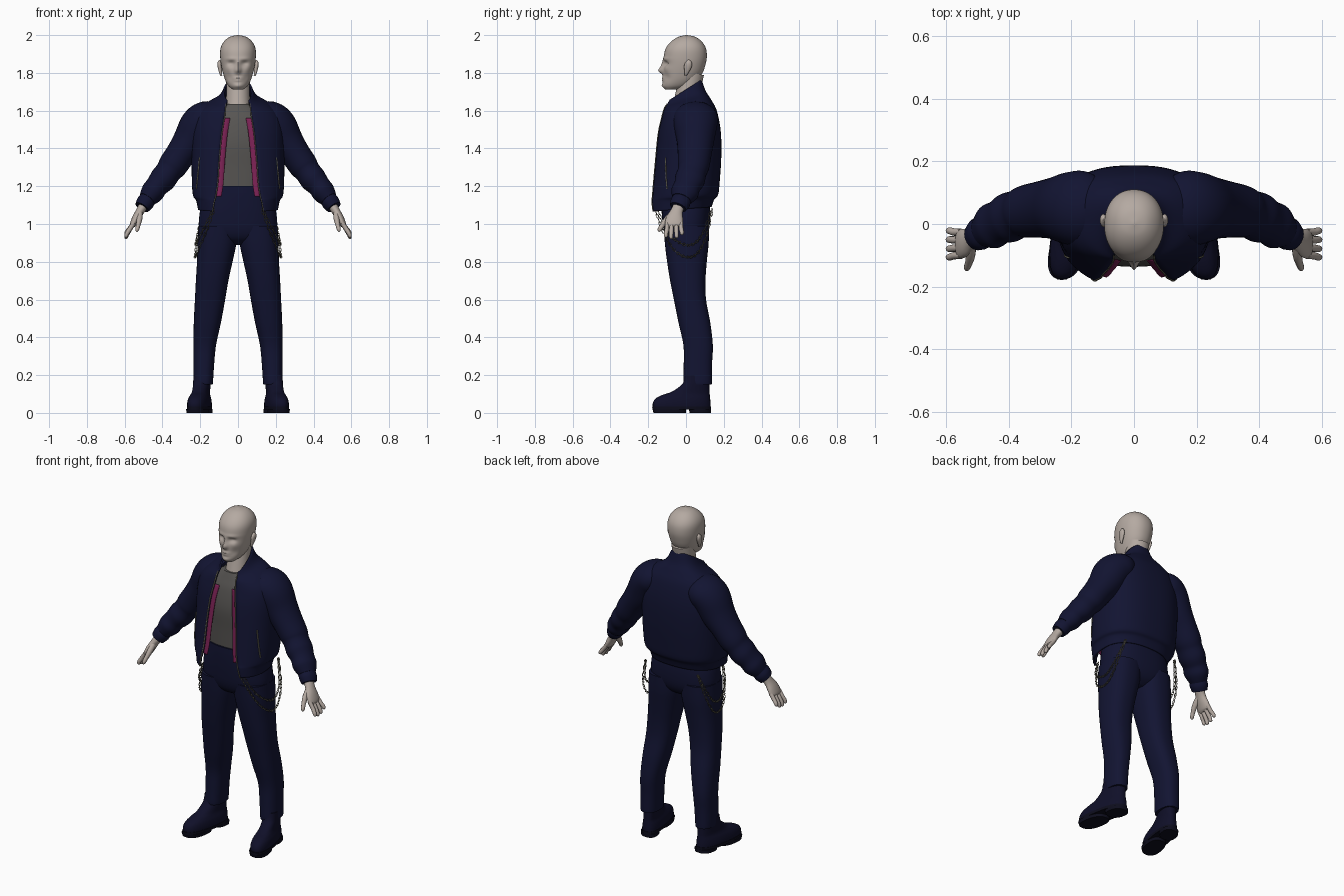
import bpy, bmesh, math
from mathutils import Vector

if "Cube" in bpy.data.objects:
    bpy.data.objects.remove(bpy.data.objects["Cube"], do_unlink=True)


def material(name, *rgb):
    m = bpy.data.materials.new(name)
    m.use_nodes = True
    m.diffuse_color = (*rgb, 1)
    bsdf = m.node_tree.nodes["Principled BSDF"]
    bsdf.inputs["Base Color"].default_value = (*rgb, 1)
    bsdf.inputs["Roughness"].default_value = 0.8
    return m


SKIN = material("pale skin", .46, .40, .36)
NAVY = material("navy cloth", .006, .007, .032)
BOOT = material("dark boot leather", .005, .005, .022)
SOLE = material("black rubber", .004, .004, .012)
GREY = material("grey shirt", .095, .09, .085)
PINK = material("magenta lining", .2, .016, .09)
METAL = material("dull metal", .16, .15, .11)
POWER = .82  # squareness of the cross-sections


def smooth(rows, steps):
    """Catmull-Rom interpolation of tuples of numbers."""
    out = []
    for i in range(len(rows) - 1):
        p = [rows[max(0, i - 1)], rows[i], rows[i + 1], rows[min(len(rows) - 1, i + 2)]]
        for s in range(steps):
            t = s / steps
            out.append(tuple(b + t / 2 * (c - a + t * (2 * a - 5 * b + 4 * c - d
                             + t * (3 * (b - c) + d - a))) for a, b, c, d in zip(*p)))
    return out + [tuple(rows[-1])]


def skin_rings(name, rings, mat, closed=True, mirror=False, warp=None, thick=0):
    """Joins a list of point rings into one smooth surface."""
    bm = bmesh.new()
    grid = [[bm.verts.new(warp(Vector(p)) if warp else p) for p in ring] for ring in rings]
    n = len(grid[0])
    for low, high in zip(grid, grid[1:]):
        for j in range(n if closed else n - 1):
            k = (j + 1) % n
            bm.faces.new((low[j], low[k], high[k], high[j]))
    if closed:
        bm.faces.new(grid[0][::-1])
        bm.faces.new(grid[-1])
        bmesh.ops.recalc_face_normals(bm, faces=bm.faces)
    mesh = bpy.data.meshes.new(name)
    bm.to_mesh(mesh)
    bm.free()
    mesh.materials.append(mat)
    for f in mesh.polygons:
        f.use_smooth = True
    mesh.set_sharp_from_angle(angle=math.radians(50))
    ob = bpy.data.objects.new(name, mesh)
    bpy.context.collection.objects.link(ob)
    if thick:
        mod = ob.modifiers.new("thickness", "SOLIDIFY")
        mod.thickness, mod.offset = thick, -1
    if mirror:
        ob.modifiers.new("mirror", "MIRROR").use_mirror_merge = False
    return ob


def section_point(row, angle, power=POWER):
    """Point on an upright section; angle zero is the front."""
    zf, zb, cx, a, yf, yb = row[:6]
    s, c = math.sin(angle), math.cos(angle)
    x = cx + a * math.copysign(abs(s) ** power, s)
    y = (yf + yb) / 2 - (yb - yf) / 2 * math.copysign(abs(c) ** power, c)
    return x, y, zf + (zb - zf) * (y - yf) / (yb - yf)


def angle_at(row, x):
    return math.asin(min(1, max(0, x) / row[3]) ** (1 / POWER))


def stack(name, rows, mat, steps=5, segs=40, power=POWER, **kw):
    """Upright loft of (z, centre x, half width, front y, back y)."""
    rings = [[section_point((r[0], *r), math.tau * j / segs, power) for j in range(segs)]
             for r in smooth(rows, steps)]
    return skin_rings(name, rings, mat, **kw)


def shell(name, rows, mat, thick, segs=56):
    """Open-fronted garment; the last number of a row is the half gap."""
    rings = []
    for r in smooth(rows, 5):
        start = angle_at(r, r[6])
        rings.append([section_point(r, start + (math.tau - 2 * start) * j / segs)
                      for j in range(segs + 1)])
    return skin_rings(name, rings, mat, closed=False, thick=thick)


def tube(name, rows, mat, steps=5, segs=20, mirror=True):
    """Sweep of (x, y, z, depth radius, width radius)."""
    rows = smooth(rows, steps)
    pts = [Vector(r[:3]) for r in rows]
    rings = []
    for i, r in enumerate(rows):
        t = pts[min(i + 1, len(pts) - 1)] - pts[max(i - 1, 0)]
        v = t.cross(Vector((0, 1, 0))).normalized()
        u = v.cross(t).normalized()
        angles = [math.tau * j / segs for j in range(segs)]
        rings.append([pts[i] + u * r[3] * math.cos(a) + v * r[4] * math.sin(a) for a in angles])
    return skin_rings(name, rings, mat, mirror=mirror)


def wires(name, lines, depth, cyclic=False):
    """Thin metal lines on both sides of the body."""
    cu = bpy.data.curves.new(name, "CURVE")
    cu.dimensions, cu.bevel_depth, cu.bevel_resolution = "3D", depth, 0
    for side in (1, -1):
        for line in lines:
            sp = cu.splines.new("POLY")
            sp.points.add(len(line) - 1)
            sp.use_cyclic_u = cyclic
            for p, (x, y, z) in zip(sp.points, line):
                p.co = (x * side, y, z, 1)
    cu.materials.append(METAL)
    bpy.context.collection.objects.link(bpy.data.objects.new(name, cu))


# Head: skull loft, features pushed in or out along y
FEATURES = [  # x, z, x spread, z spread, push
    (0, 1.812, .015, .017, -.024), (0, 1.84, .011, .025, -.013),
    (.035, 1.85, .019, .013, .014), (.035, 1.874, .03, .009, -.005),
    (0, 1.772, .025, .006, -.007), (0, 1.759, .02, .005, -.006),
    (0, 1.732, .022, .012, -.007), (.052, 1.82, .018, .018, -.005),
    (.045, 1.775, .018, .02, .006)]


def face(p):
    if p.y < -.03:
        for x, z, sx, sz, push in FEATURES:
            p.y += push * math.exp(-((abs(p.x) - x) / sx) ** 2 - ((p.z - z) / sz) ** 2)
    return p


stack("head", [(1.712, 0, .028, -.11, -.04), (1.73, 0, .05, -.121, .02),
               (1.76, 0, .067, -.122, .06), (1.80, 0, .08, -.12, .088),
               (1.84, 0, .089, -.118, .102), (1.88, 0, .094, -.118, .11),
               (1.92, 0, .094, -.111, .108), (1.95, 0, .085, -.094, .096),
               (1.975, 0, .066, -.068, .074), (1.992, 0, .04, -.037, .045),
               (2, 0, .004, -.002, .006)], SKIN, steps=6, segs=72, power=.93, warp=face)
tube("neck", [(0, -.01, 1.56, .075, .075), (0, 0, 1.64, .066, .064),
              (0, .015, 1.72, .064, .062), (0, .03, 1.8, .066, .064)], SKIN, segs=32, mirror=False)
tube("ear", [(.088, -.002, 1.786, .005, .005), (.093, .003, 1.805, .012, .008),
             (.097, .01, 1.835, .02, .011), (.098, .014, 1.855, .017, .01),
             (.094, .013, 1.868, .005, .005)], SKIN)

# Shirt
stack("shirt", [(1.17, 0, .17, -.125, .11), (1.3, 0, .19, -.13, .13), (1.43, 0, .2, -.136, .14),
                (1.54, 0, .18, -.118, .12), (1.6, 0, .12, -.095, .09),
                (1.635, 0, .075, -.08, .08)], GREY)

# Jacket: front z, back z, centre, half width, front y, back y, half gap
JACKET = [(1.065, 1.09, 0, .212, -.2, .135, .135), (1.12, 1.13, 0, .222, -.2, .15, .125),
          (1.145, 1.155, 0, .238, -.192, .17, .118), (1.22, 1.22, 0, .244, -.182, .178, .107),
          (1.35, 1.36, 0, .246, -.168, .187, .098), (1.48, 1.49, 0, .245, -.152, .184, .085),
          (1.56, 1.6, 0, .225, -.133, .163, .072), (1.605, 1.66, 0, .172, -.122, .132, .066),
          (1.625, 1.705, 0, .105, -.118, .104, .064), (1.64, 1.765, 0, .076, -.115, .083, .06)]
shell("jacket", JACKET, NAVY, .01)
shell("jacket_lining", [(zf, zb, cx, a - .014, yf + .014, yb - .014, gap - .03)
                        for zf, zb, cx, a, yf, yb, gap in JACKET[2:7]], PINK, .003)
fine = smooth(JACKET, 5)
wires("front_zip", [[section_point(r, angle_at(r, r[6])) for r in fine[:-4]]], .0035)
pocket = [r for r in fine if 1.17 < r[0] < 1.36]
wires("pocket_zip", [[section_point(r, angle_at(r, .222 - .1 * (r[0] - 1.17)))
                      for r in pocket]], .004)

# Sleeves with gathered folds and ribbed cuffs
tube("sleeve", [(.10, .045, 1.565, .09, .07), (.16, .05, 1.56, .118, .092),
                (.205, .05, 1.525, .116, .1), (.25, .05, 1.445, .1, .093),
                (.30, .046, 1.375, .09, .08), (.345, .04, 1.31, .084, .077),
                (.37, .032, 1.275, .077, .069), (.4, .02, 1.235, .08, .07),
                (.43, .006, 1.2, .071, .061), (.455, -.008, 1.165, .073, .061),
                (.482, -.024, 1.13, .053, .046)], NAVY, segs=32)
tube("cuff", [(.477, -.02, 1.135, .05, .043), (.492, -.031, 1.112, .053, .047),
              (.508, -.042, 1.088, .045, .04)], NAVY, segs=28)
wires("sleeve_zip", [[(.318, .03 + .015 * i, 1.455 - .006 * i) for i in range(6)]], .004)

# Hands
tube("palm", [(.498, -.036, 1.10, .03, .026), (.52, -.05, 1.065, .033, .022),
              (.54, -.06, 1.03, .045, .021), (.556, -.064, .998, .047, .017),
              (.561, -.064, .985, .036, .01)], SKIN)
for name, y, drop in (("little", -.026, .045), ("ring", -.051, .062),
                      ("middle", -.077, .066), ("index", -.101, .058)):
    tip = y + .12 * (y + .06)
    tube(name + "_finger", [(.552, y, 1.005, .011, .012), (.573, y, .99 - drop * .3, .012, .012),
                            (.588, tip, .99 - drop * .7, .011, .011),
                            (.593, tip, .992 - drop, .009, .009),
                            (.594, tip, .987 - drop, .003, .003)], SKIN, steps=3, segs=12)
tube("thumb", [(.52, -.07, 1.055, .018, .016), (.522, -.1, 1.025, .017, .015),
               (.528, -.124, .995, .013, .012), (.534, -.14, .97, .011, .01),
               (.536, -.144, .96, .004, .004)], SKIN, steps=3, segs=12)

# Trousers
stack("trouser_hips", [(.89, 0, .06, -.05, .06), (.92, 0, .15, -.095, .1),
                       (.97, 0, .203, -.118, .122), (1.05, 0, .204, -.128, .128),
                       (1.13, 0, .185, -.132, .122), (1.2, 0, .165, -.132, .115)], NAVY)
stack("trouser_leg", [(.15, .184, .05, -.012, .136), (.17, .184, .052, -.014, .137),
                      (.26, .181, .055, -.012, .138), (.36, .176, .06, -.014, .142),
                      (.48, .162, .072, -.04, .128), (.6, .148, .08, -.064, .106),
                      (.7, .137, .086, -.084, .103), (.8, .123, .094, -.1, .11),
                      (.9, .111, .103, -.112, .12), (.99, .104, .104, -.118, .122)],
      NAVY, mirror=True)
stack("waistband", [(1.165, 0, .172, -.137, .12), (1.2, 0, .168, -.136, .118)], NAVY)


# Boots: toes turned out
def splay(p):
    p.x -= .17 * p.y
    return p


def boot_part(name, rows, mat):
    stack(name, rows, mat, steps=4, segs=32, mirror=True, warp=splay)


boot_part("boot_upper", [(.025, .2, .056, -.174, .13), (.05, .2, .057, -.176, .13),
                         (.075, .2, .053, -.162, .128), (.095, .2, .046, -.125, .126),
                         (.11, .2, .043, -.08, .125), (.135, .2, .043, -.04, .124),
                         (.16, .2, .044, -.015, .124), (.2, .2, .044, -.005, .124)], BOOT)
boot_part("boot_sole", [(.018, .2, .058, -.178, .133), (.034, .2, .059, -.179, .133)], SOLE)
boot_part("boot_tread", [(0, .2, .054, -.172, .0), (.02, .2, .057, -.177, .0)], SOLE)
boot_part("boot_heel", [(0, .2, .05, .02, .132), (.02, .2, .052, .015, .133)], SOLE)


# Hip chains made of alternating oval links
def chain(name, path, spacing=6):
    pts = [Vector(p) for p in smooth(path, spacing)]
    links = []
    for i, (a, b) in enumerate(zip(pts, pts[1:])):
        along = (b - a) * .62
        out = Vector((1, 0, .2)) if i % 2 else along.cross(Vector((1, 0, 0)))
        out = out.normalized() * .006
        links.append([(a + b) / 2 + along * math.cos(t) + out * math.sin(t)
                      for t in (math.tau * k / 8 for k in range(8))])
    wires(name, links, .002, cyclic=True)


chain("long_chain", [(.125, -.165, 1.08), (.165, -.125, .97), (.208, -.07, .87),
                     (.226, .0, .825), (.226, .06, .845), (.212, .11, .94), (.175, .14, 1.08)])
chain("short_chain", [(.13, -.15, 1.08), (.185, -.11, .97), (.218, -.04, .905),
                      (.224, .03, .89), (.214, .09, .95), (.175, .135, 1.08)])
